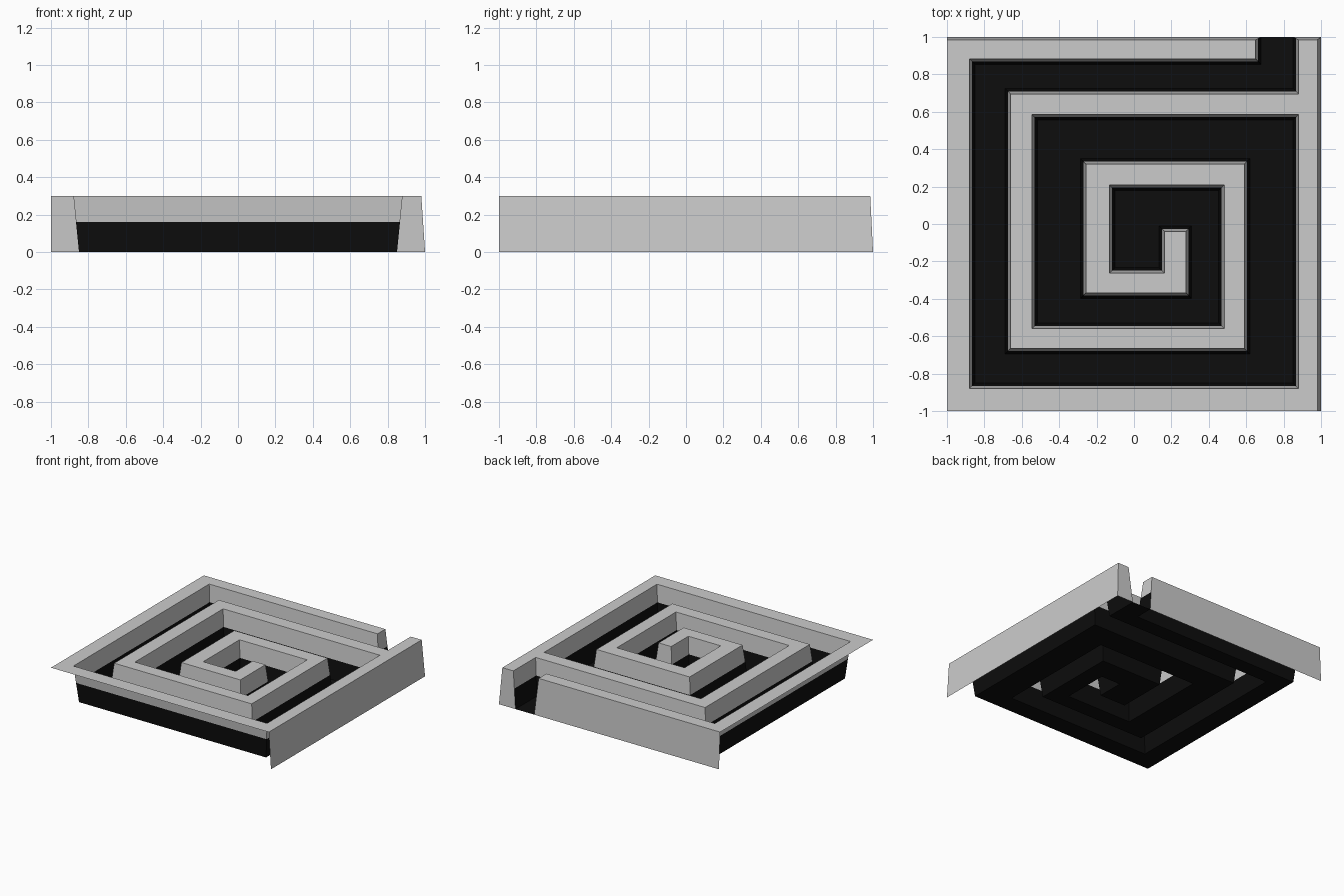
import bpy, bmesh
from mathutils import Vector

if "Cube" in bpy.data.objects:
    bpy.data.objects.remove(bpy.data.objects["Cube"])

H, SPLIT = 0.30, 0.16      # wall height, height where the black lower band ends
TAPER = 0.03               # how far the channel walls lean in at the bottom


def material(name, rgb):
    m = bpy.data.materials.new(name)
    m.diffuse_color = (*rgb, 1)
    m.use_nodes = True
    m.node_tree.nodes["Principled BSDF"].inputs["Base Color"].default_value = m.diffuse_color
    return m


grey = material("light grey stone", (0.6, 0.6, 0.6))
black = material("black", (0.004, 0.004, 0.004))

# Top edge of the spiral channel, from one gate jamb to the centre and back out
edge = [Vector(p) for p in [
    (.88, .985), (.88, .695), (-.66, .695), (-.66, -.665), (.59, -.665),
    (.59, .32), (-.257, .32), (-.257, -.368), (.278, -.368), (.278, -.04),
    (.163, -.04), (.163, -.263), (-.132, -.263), (-.132, .208), (.483, .208),
    (.483, -.56), (-.545, -.56), (-.545, .585), (.88, .585), (.88, -.88),
    (-.88, -.88), (-.88, .883), (.65, .883), (.65, .985)]]


def ring(z):
    """Channel outline at height z, offset towards the channel by the taper."""
    d = TAPER * (1 - z / H)
    out = []
    for i, p in enumerate(edge):
        shift = set()
        for a, b in ((i - 1, i), (i, i + 1)):
            if a >= 0 and b < len(edge):
                t = (edge[b] - edge[a]).normalized()
                shift.add((round(t.y), round(-t.x)))
        q = Vector(p)
        for s in shift:
            q += Vector(s) * d
        if i in (0, len(edge) - 1):          # gate ends follow the back face
            q.y = .985 + .015 * (1 - z / H)
        out.append((q.x, q.y, z))
    return out


top, mid, low = ring(H), ring(SPLIT), ring(0)


def build(name, faces):
    """faces: list of (points, material index)."""
    bm = bmesh.new()
    for pts, mi in faces:
        bm.faces.new([bm.verts.new(p) for p in pts]).material_index = mi
    bmesh.ops.remove_doubles(bm, verts=bm.verts[:], dist=1e-5)
    me = bpy.data.meshes.new(name)
    bm.to_mesh(me)
    bm.free()
    me.materials.append(grey)
    me.materials.append(black)
    ob = bpy.data.objects.new(name, me)
    bpy.context.collection.objects.link(ob)
    return ob


# Flat top of all walls
build("wall_tops", [(top[::-1] + [(.98, .985, H), (.98, -1, H), (-1, -1, H), (-1, .985, H)][::1], 0)])

# Leaning channel sides: grey above, black below
sides = []
for upper, lower, mi in ((top, mid, 0), (mid, low, 1)):
    for i in range(len(edge) - 1):
        sides.append(([lower[i], lower[i + 1], upper[i + 1], upper[i]], mi))
build("channel_sides", sides)

# Outer right and back faces (the other two sides are open)
outer = [
    ([(1, -1, 0), (1, 1, 0), (.98, .985, H), (.98, -1, H)], 0),
    ([(1, 1, 0), low[0], mid[0], top[0], (.98, .985, H)], 0),
    ([low[-1], (-1, 1, 0), (-1, .985, H), top[-1], mid[-1]], 0),
]
build("outer_walls", outer)

# Channel floor
build("channel_floor", [(low[::-1], 1)])

# Make the tops and floor face upwards
for name in ("wall_tops", "channel_floor"):
    me = bpy.data.objects[name].data
    if me.polygons[0].normal.z < 0:
        me.flip_normals()
